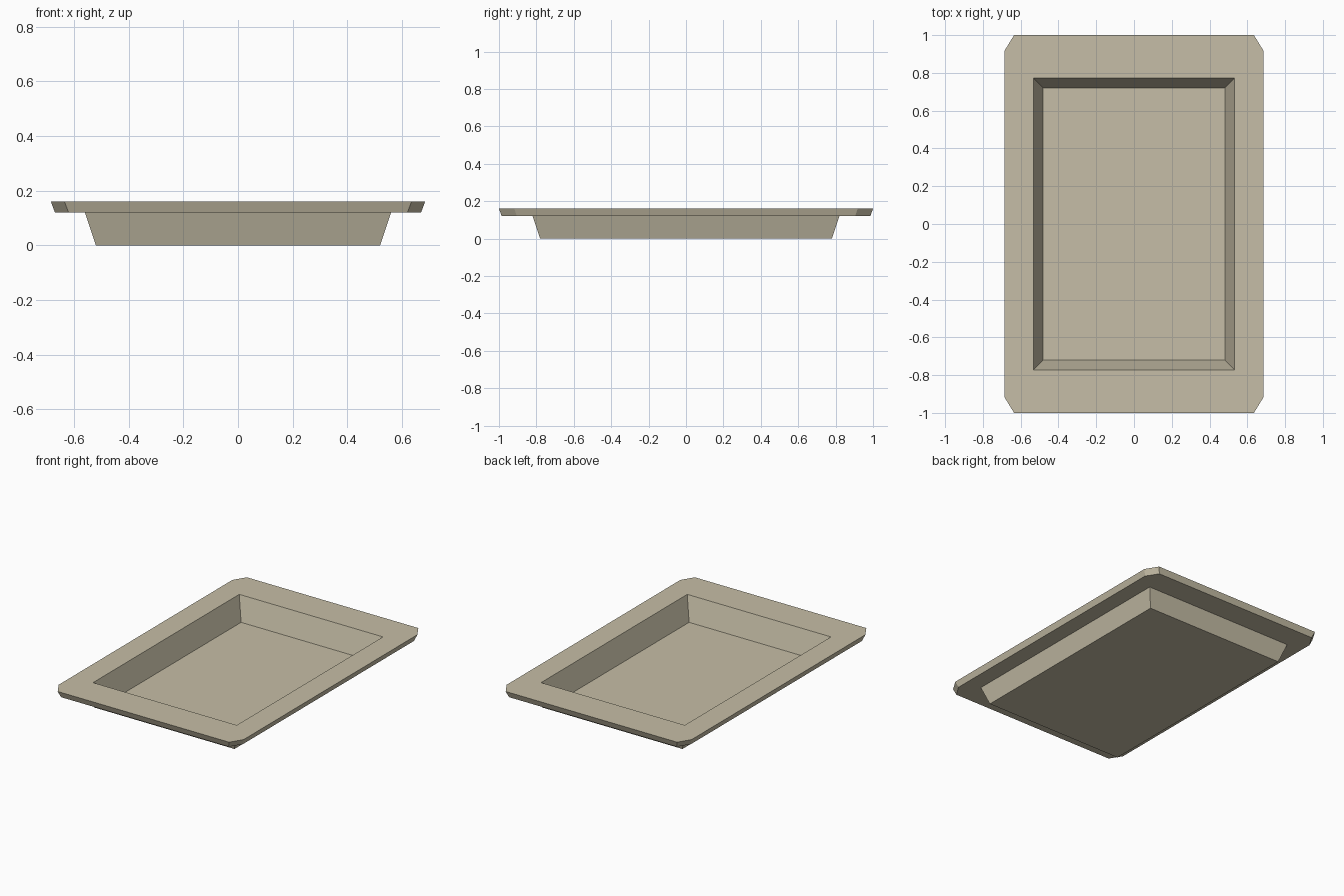
import bpy, bmesh

if "Cube" in bpy.data.objects:
    bpy.data.objects.remove(bpy.data.objects["Cube"])

mat = bpy.data.materials.new("warm beige")
mat.diffuse_color = (0.565, 0.515, 0.385, 1)
mat.use_nodes = True
mat.node_tree.nodes["Principled BSDF"].inputs["Base Color"].default_value = mat.diffuse_color

bm = bmesh.new()
SIGNS = [(1, 1), (-1, 1), (-1, -1), (1, -1)]  # counter-clockwise corners


def rect(x, y, z):
    """Rectangle ring: one vertex per corner."""
    return [[bm.verts.new((sx * x, sy * y, z))] for sx, sy in SIGNS]


def clipped(x, y, cx, cy, z):
    """Rectangle ring with clipped corners: two vertices per corner."""
    ring = []
    for sx, sy in SIGNS:
        pair = [(sx * x, sy * cy, z), (sx * cx, sy * y, z)]
        if sx * sy < 0:
            pair.reverse()
        ring.append([bm.verts.new(p) for p in pair])
    return ring


def bridge(a, b):
    """Join two rings with side quads and corner faces."""
    for i in range(4):
        j = (i + 1) % 4
        bm.faces.new((a[i][-1], a[j][0], b[j][0], b[i][-1]))
        corner = a[i] + b[i][::-1]
        if len(corner) > 2:
            bm.faces.new(corner)


# Rings from the outside base, over the flanged rim, down to the inner floor
rings = [
    rect(0.52, 0.78, 0.0),
    rect(0.56, 0.82, 0.12),
    clipped(0.67, 0.985, 0.62, 0.905, 0.12),
    clipped(0.685, 1.0, 0.635, 0.918, 0.16),
    rect(0.532, 0.773, 0.16),
    rect(0.482, 0.721, 0.006),
]
for a, b in zip(rings, rings[1:]):
    bridge(a, b)

# Base underside and inner floor
bm.faces.new([c[0] for c in reversed(rings[0])])
bm.faces.new([c[0] for c in rings[-1]])
bmesh.ops.recalc_face_normals(bm, faces=bm.faces[:])

mesh = bpy.data.meshes.new("tray")
bm.to_mesh(mesh)
bm.free()
mesh.materials.append(mat)
tray = bpy.data.objects.new("tray", mesh)
bpy.context.collection.objects.link(tray)
